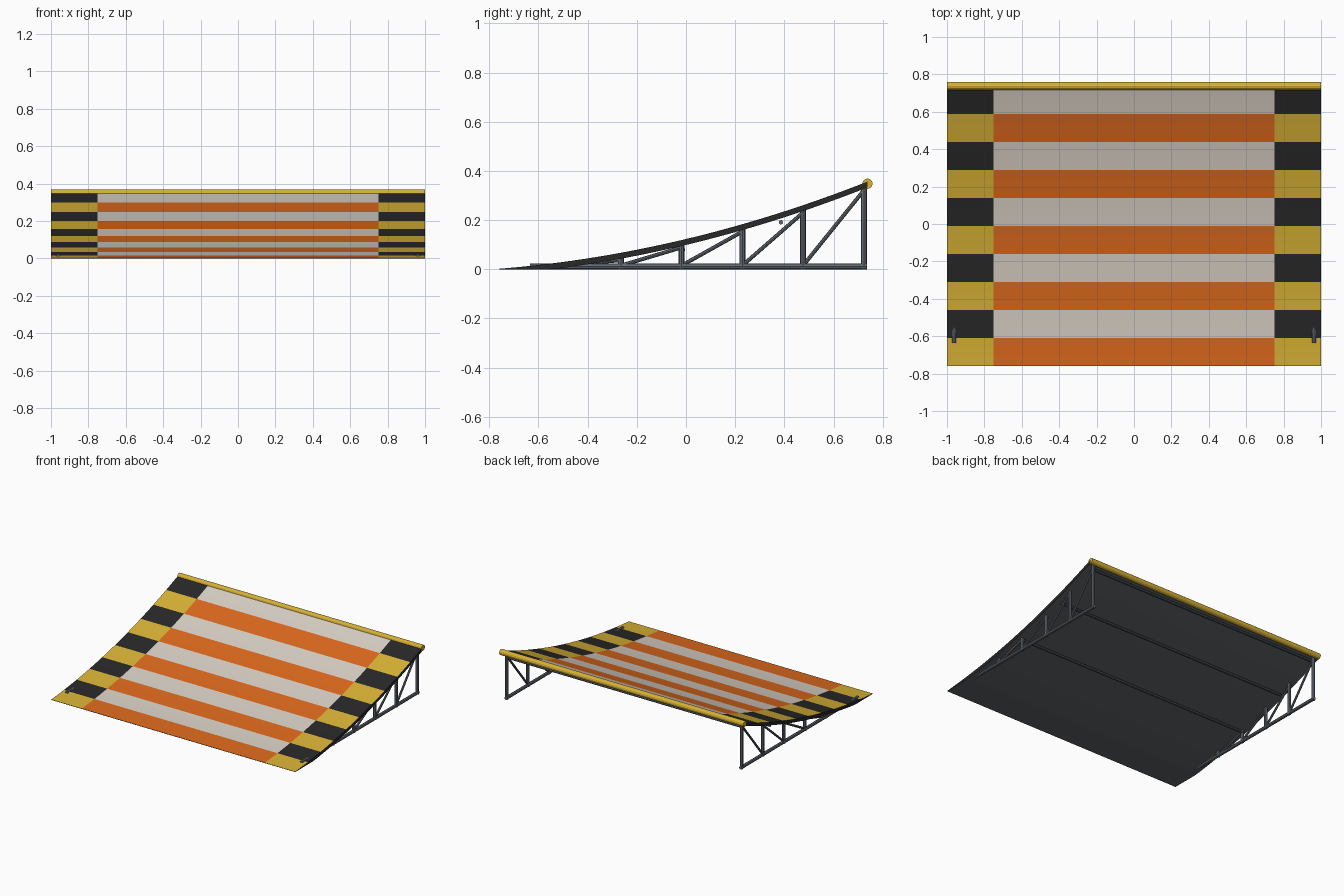
import bpy, bmesh
from mathutils import Vector

cube = bpy.data.objects.get("Cube")
if cube:
    bpy.data.objects.remove(cube, do_unlink=True)


def material(name, r, g, b):
    m = bpy.data.materials.new(name)
    m.use_nodes = True
    m.diffuse_color = (r, g, b, 1)
    m.node_tree.nodes["Principled BSDF"].inputs["Base Color"].default_value = (r, g, b, 1)
    return m


orange = material("orange paint", 0.71, 0.14, 0.012)
white = material("off white paint", 0.68, 0.62, 0.55)
yellow = material("safety yellow", 0.68, 0.44, 0.035)
black = material("black paint", 0.021, 0.021, 0.022)
steel = material("grey steel", 0.125, 0.145, 0.17)
under = material("dark underside", 0.112, 0.122, 0.135)

FRONT, BACK, THICK = -0.759, 0.738, 0.024
STRIPES, STEPS = 10, 3
TRUSS_X = 0.962


def top_z(y):
    t = y - FRONT
    return 0.002 + 0.0796 * t + 0.105 * t * t


def bottom_z(y):
    return max(0.0, top_z(y) - THICK)


def finish(name, bm, mats):
    bmesh.ops.recalc_face_normals(bm, faces=bm.faces)
    mesh = bpy.data.meshes.new(name)
    bm.to_mesh(mesh)
    bm.free()
    for m in mats:
        mesh.materials.append(m)
    ob = bpy.data.objects.new(name, mesh)
    bpy.context.collection.objects.link(ob)
    return ob


# Curved deck: a closed slab with striped centre and chequered borders
def build_deck():
    bm = bmesh.new()
    columns = [-1, -0.75, 0.75, 1]
    rows = STRIPES * STEPS
    ys = [FRONT + (BACK - FRONT) * i / rows for i in range(rows + 1)]
    top = [[bm.verts.new((x, y, top_z(y))) for x in columns] for y in ys]
    low = [[bm.verts.new((x, y, bottom_z(y))) for x in columns] for y in ys]

    def face(mat, *verts):
        bm.faces.new(verts).material_index = mat

    for i in range(rows):
        odd = (i // STEPS) % 2
        for j in range(3):
            paint = (0 if j == 1 else 2) + odd
            face(paint, top[i][j], top[i][j + 1], top[i + 1][j + 1], top[i + 1][j])
            face(4, low[i][j], low[i + 1][j], low[i + 1][j + 1], low[i][j + 1])
        for j in (0, 3):
            face(3, top[i][j], low[i][j], low[i + 1][j], top[i + 1][j])
    for i in (0, rows):
        for j in range(3):
            face(3, top[i][j], top[i][j + 1], low[i][j + 1], low[i][j])
    finish("deck", bm, [orange, white, yellow, black, under])


# Tube with flat sides between two points
def tube(name, a, b, radius, mat, sides=8):
    a, b = Vector(a), Vector(b)
    bm = bmesh.new()
    bmesh.ops.create_cone(bm, cap_ends=True, segments=sides, radius1=radius,
                          radius2=radius, depth=(b - a).length)
    ob = finish(name, bm, [mat])
    ob.location = (a + b) / 2
    ob.rotation_mode = 'QUATERNION'
    ob.rotation_quaternion = (b - a).to_track_quat('Z', 'Y')


build_deck()
tube("top_edge_pipe", (-1, BACK, 0.348), (1, BACK, 0.348), 0.021, yellow, 12)

# Side trusses: bottom rail, posts and diagonal braces
R = 0.012
posts = [-0.512 + 0.247 * i for i in range(6)]
for side, x in (("right", -TRUSS_X), ("left", TRUSS_X)):
    tube(side + "_bottom_rail", (x, -0.635, R), (x, 0.735, R), R, steel)
    for i, y in enumerate(posts[1:]):
        tube(f"{side}_post_{i + 1}", (x, y, 0.002), (x, y, bottom_z(y) + 0.006), R, steel)
    for i, (y0, y1) in enumerate(zip(posts, posts[1:])):
        tube(f"{side}_brace_{i + 1}", (x, y0, 0.015), (x, y1, bottom_z(y1) - 0.006),
             0.008, steel)

# Cross tubes tucked under the deck
for i, y in enumerate((-0.012, 0.386, 0.715)):
    z = bottom_z(y) - 0.016
    tube(f"cross_tube_{i + 1}", (-TRUSS_X, y, z), (TRUSS_X, y, z), 0.009, steel)
